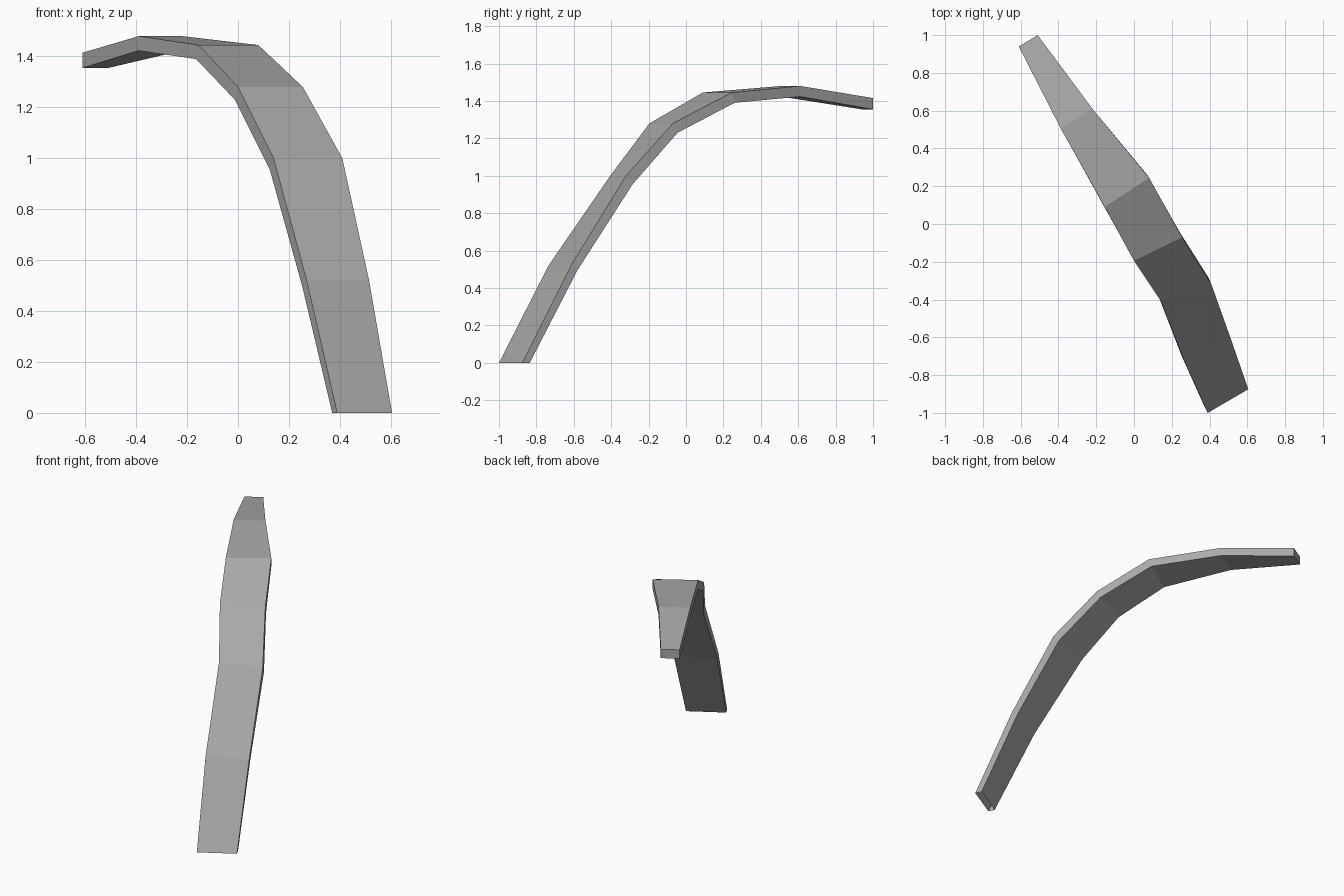
import bpy
import bmesh
from mathutils import Vector

default_cube = bpy.data.objects.get("Cube")
if default_cube:
    bpy.data.objects.remove(default_cube, do_unlink=True)


def make_material(name, colour):
    material = bpy.data.materials.new(name)
    material.use_nodes = True
    material.diffuse_color = colour
    material.node_tree.nodes["Principled BSDF"].inputs["Base Color"].default_value = colour
    return material


# Stations from foot to tip: height, right edge xy, left edge xy, offset to underside
stations = [
    (0.0, (0.39, -1.0), (0.605, -0.875), (-0.02, 0.04, 0)),
    (0.52, (0.27, -0.735), (0.515, -0.615), (-0.017, 0.035, -0.025)),
    (1.0, (0.14, -0.405), (0.41, -0.32), (-0.015, 0.035, -0.045)),
    (1.28, (0.0, -0.195), (0.255, -0.07), (-0.012, 0.025, -0.05)),
    (1.445, (-0.155, 0.09), (0.08, 0.245), (-0.01, 0.015, -0.055)),
    (1.48, (-0.39, 0.51), (-0.22, 0.61), (0, 0, -0.057)),
    (1.415, (-0.61, 0.94), (-0.51, 1.0), (0, 0, -0.06)),
]


def build_strip(name, material):
    bm = bmesh.new()
    rings = []
    for height, right, left, offset in stations:
        upper_right = Vector((*right, height))
        upper_left = Vector((*left, height))
        under = Vector(offset)
        corners = (upper_right, upper_left, upper_left + under, upper_right + under)
        rings.append([bm.verts.new(corner) for corner in corners])

    # Join neighbouring rings with quads; the foot stays open
    for lower, upper in zip(rings, rings[1:]):
        for i in range(len(lower)):
            j = (i + 1) % len(lower)
            bm.faces.new((lower[i], lower[j], upper[j], upper[i]))

    # Close the tip
    bm.faces.new(rings[-1])

    mesh = bpy.data.meshes.new(name)
    bm.to_mesh(mesh)
    bm.free()
    mesh.materials.append(material)
    strip = bpy.data.objects.new(name, mesh)
    bpy.context.collection.objects.link(strip)
    return strip


plain_grey = make_material("plain grey", (0.4, 0.4, 0.4, 1.0))
build_strip("curved_tapered_strip", plain_grey)
